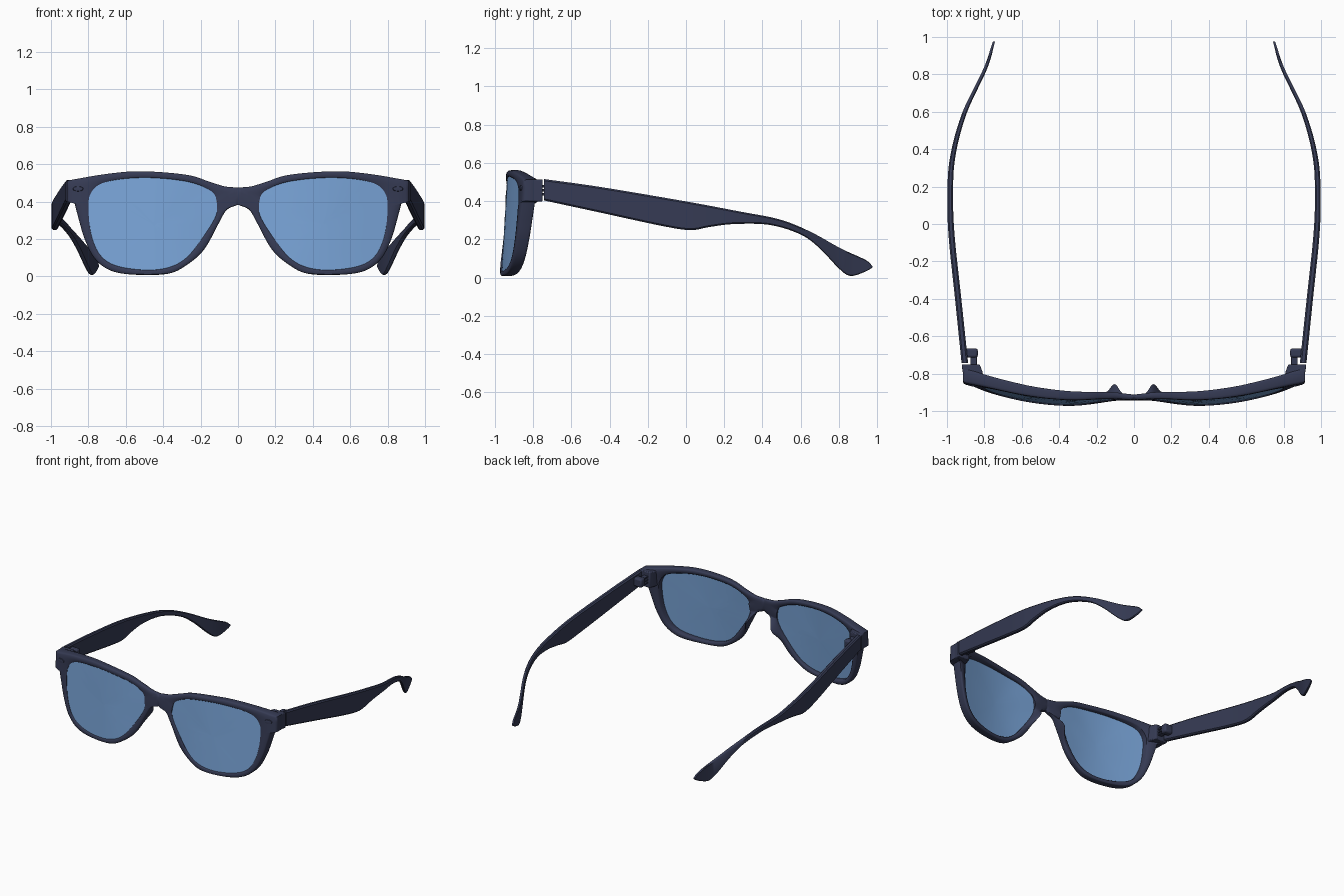
import bpy, bmesh, math
from mathutils import Vector

if "Cube" in bpy.data.objects:
    bpy.data.objects.remove(bpy.data.objects["Cube"], do_unlink=True)


def material(name, color, rough):
    m = bpy.data.materials.new(name)
    m.use_nodes = True
    m.diffuse_color = (*color, 1)
    node = m.node_tree.nodes["Principled BSDF"]
    node.inputs["Base Color"].default_value = (*color, 1)
    node.inputs["Roughness"].default_value = rough
    return m


NAVY = material("dark navy plastic", (0.036, 0.043, 0.088), 0.5)
BLUE = material("blue lens", (0.19, 0.37, 0.68), 0.3)


def spline(pts, n=6):
    """Smooth open curve through 2D points."""
    p = [Vector(q) for q in pts]
    p = [2 * p[0] - p[1]] + p + [2 * p[-1] - p[-2]]
    out = []
    for a, b, c, d in zip(p, p[1:], p[2:], p[3:]):
        for i in range(n):
            t = i / n
            out.append(0.5 * (2 * b + (c - a) * t + (2 * a - 5 * b + 4 * c - d) * t * t
                              + (3 * b - a - 3 * c + d) * t ** 3))
    return out + [p[-2]]


def lookup(curve, x):
    for a, b in zip(curve, curve[1:]):
        if x <= b[0]:
            return a[1] + (b[1] - a[1]) * max(0, (x - a[0]) / (b[0] - a[0]))
    return curve[-1][1]


def build(name, verts, faces, mat, side=1, angle=35):
    mesh = bpy.data.meshes.new(name)
    mesh.from_pydata([(v[0] * side, v[1], v[2]) for v in verts], [], faces)
    bm = bmesh.new()
    bm.from_mesh(mesh)
    bmesh.ops.recalc_face_normals(bm, faces=bm.faces)
    bm.to_mesh(mesh)
    bm.free()
    mesh.materials.append(mat)
    ob = bpy.data.objects.new(name, mesh)
    bpy.context.collection.objects.link(ob)
    bpy.ops.object.select_all(action="DESELECT")
    ob.select_set(True)
    bpy.context.view_layer.objects.active = ob
    bpy.ops.object.shade_smooth_by_angle(angle=math.radians(angle))
    return ob


def loft(rings, caps=True):
    """Vertices and faces joining equal rings end to end."""
    k = len(rings[0])
    faces = [(r * k + i, r * k + (i + 1) % k, (r + 1) * k + (i + 1) % k, (r + 1) * k + i)
             for r in range(len(rings) - 1) for i in range(k)]
    if caps:
        faces += [tuple(range(k)), tuple(range((len(rings) - 1) * k, len(rings) * k))]
    return [v for r in rings for v in r], faces


def bevel(ob, width):
    m = ob.modifiers.new("soft edges", "BEVEL")
    m.width, m.segments, m.limit_method = width, 2, "ANGLE"


# Wrapped front surface and frame depth
FRONT = spline([(0, -.935), (.13, -.93), (.34, -.94), (.56, -.92), (.82, -.865), (.93, -.845)])
DEPTH = spline([(0, .03), (.2, .04), (.4, .05), (.61, .058), (.8, .068), (.93, .09)])


def front_y(x, z):
    return lookup(FRONT, abs(x)) - 0.035 * (1 - z / 0.56)


# Outlines of one half of the front, in x and z
top = spline([(0, .475), (.07, .481), (.15, .505), (.275, .543), (.515, .562), (.7, .548), (.915, .512)])
tip = spline([(.915, .512), (.915, .4)], 3) + spline([(.915, .4), (.875, .395)], 2)[1:]
low = spline([(.875, .395), (.85, .3), (.82, .2), (.77, .1), (.69, .035), (.57, .01), (.38, .013),
              (.275, .06), (.18, .145), (.105, .28), (.06, .355), (0, .383)])
mid = spline([(0, .383), (0, .475)], 4)[1:-1]
outer = top + tip[1:] + low[1:] + mid
lens_edge = spline([(.11, .385), (.136, .45), (.25, .502), (.435, .526), (.6, .523), (.73, .497),
                    (.787, .445), (.8, .37), (.785, .225), (.74, .118), (.66, .06), (.515, .035),
                    (.38, .045), (.275, .1), (.18, .22), (.12, .32), (.11, .385)])
CENTRE = Vector((.45, .28))


def ray_to_lens(p):
    """Lens edge point in the direction of p from the lens centre."""
    d = (p - CENTRE).normalized()
    for a, b in zip(lens_edge, lens_edge[1:]):
        e = b - a
        det = d.x * e.y - d.y * e.x
        if abs(det) < 1e-9:
            continue
        w = a - CENTRE
        dist, s = (w.x * e.y - w.y * e.x) / det, (w.x * d.y - w.y * d.x) / det
        if dist > 0 and -1e-6 <= s <= 1 + 1e-6:
            return CENTRE + d * dist
    return min(lens_edge, key=lambda q: (q - p).length)


inner = [ray_to_lens(p) for p in outer]

# Front frame: rounded rim section swept between the two outlines
SECTION = [(0, 0, .004), (.12, 0, 0), (.5, 0, 0), (.85, 0, .001), (.95, 0, .005), (1, 0, .014),
           (1, 1, .014), (.95, 1, .005), (.85, 1, .001), (.5, 1, 0), (.15, 1, .002), (0, 1, .008)]
rings = []
for p, q in zip(outer, inner):
    ring = []
    for t, back, inset in SECTION:
        x, z = q.lerp(p, t)
        # nose pad swelling at the back of the nose cutout
        pad = .065 * t * math.exp(-((p.x - .1) / .04) ** 2 - ((p.y - .28) / .09) ** 2)
        if p in mid:
            inset = 0
        y = front_y(x, z) + (lookup(DEPTH, x) + pad - inset if back else inset)
        ring.append((x, y, z))
    rings.append(ring)
verts, faces = loft(rings + [rings[0]], caps=False)
faces = [f for f in faces if any(abs(verts[i][0]) > 1e-5 for i in f)]
frame = build("front_frame", verts, faces, NAVY, angle=50)
bm = bmesh.new()
bm.from_mesh(frame.data)
bmesh.ops.remove_doubles(bm, verts=bm.verts, dist=1e-5)
bmesh.ops.recalc_face_normals(bm, faces=bm.faces)
bm.to_mesh(frame.data)
bm.free()
mirror = frame.modifiers.new("mirror", "MIRROR")
mirror.use_clip = True

# Arm profile curves along y
ARM_TOP = spline([(-.742, .515), (-.45, .474), (0, .398), (.283, .345), (.49, .304), (.65, .24),
                  (.81, .152), (.94, .092), (.975, .06)])
ARM_LOW = spline([(-.742, .403), (-.45, .34), (-.136, .272), (.02, .248), (.126, .265), (.257, .28),
                  (.44, .275), (.6, .225), (.7, .152), (.8, .047), (.86, .008), (.937, .03), (.975, .052)])
ARM_OUT = spline([(-.742, .922), (-.4, .957), (-.08, .99), (.13, .998), (.35, .985), (.59, .92),
                  (.83, .805), (.975, .755)])
ARM_THICK = spline([(-.742, .035), (0, .032), (.5, .026), (.83, .02), (.975, .012)])


def arm_ring(y):
    x1, hi, lo = lookup(ARM_OUT, y), lookup(ARM_TOP, y), lookup(ARM_LOW, y)
    x0 = x1 - lookup(ARM_THICK, y)
    c = min((x1 - x0) * .25, (hi - lo) * .25)
    return [(x0 + c, y, lo), (x1 - c, y, lo), (x1, y, lo + c), (x1, y, hi - c),
            (x1 - c, y, hi), (x0 + c, y, hi), (x0, y, hi - c), (x0, y, lo + c)]


def box(name, side, x0, x1, y0, y1, z0, z1, width):
    rings = [[(x0, y0, z), (x1, y0, z), (x1, y1, z), (x0, y1, z)] for z in (z0, z1)]
    bevel(build(name, *loft(rings), NAVY, side), width)


for side, label in ((1, "left"), (-1, "right")):
    # Lens: concentric rings set just behind the rim face, front and back
    rings = []
    for back, scales in ((0, (.05, .35, .7, 1)), (1, (1, .7, .35, .05))):
        for s in scales:
            ring = [CENTRE.lerp(q, s) for q in lens_edge[:-1]]
            rings.append([(x, front_y(x, z) + .007 + .014 * back, z) for x, z in ring])
    build(label + "_lens", *loft(rings), BLUE, side)

    # Corner block carrying the hinge
    plan = [(.80, -.86), (.908, -.842), (.922, -.75), (.825, -.75), (.81, -.79)]
    block = build(label + "_corner_block",
                  *loft([[(x, y, z) for x, y in plan] for z in (.398, .514)]), NAVY, side)
    bevel(block, .006)

    # Oval rivet on the corner
    rivet = []
    for s, lift in ((1, -.003), (.85, .005), (.6, .006), (.1, .006)):
        ring = []
        for i in range(24):
            a = i * math.tau / 24
            x, z = .855 + .03 * s * math.cos(a), .468 + .014 * s * math.sin(a)
            ring.append((x, front_y(x, z) - lift, z))
        rivet.append(ring)
    build(label + "_rivet", *loft(rivet), NAVY, side)

    # Hinge: arm leaf with knuckles reaching into the corner block
    box(label + "_hinge_leaf", side, .835, .91, -.715, -.665, .425, .49, .012)
    for i in range(3):
        z = .43 + i * .021
        box(f"{label}_hinge_knuckle_{i + 1}", side, .84, .875, -.76, -.69, z, z + .012, .003)

    # Arm with curved ear tip
    stations = [-.742 + 1.717 * i / 90 for i in range(91)]
    build(label + "_arm", *loft([arm_ring(y) for y in stations]), NAVY, side, 40)
